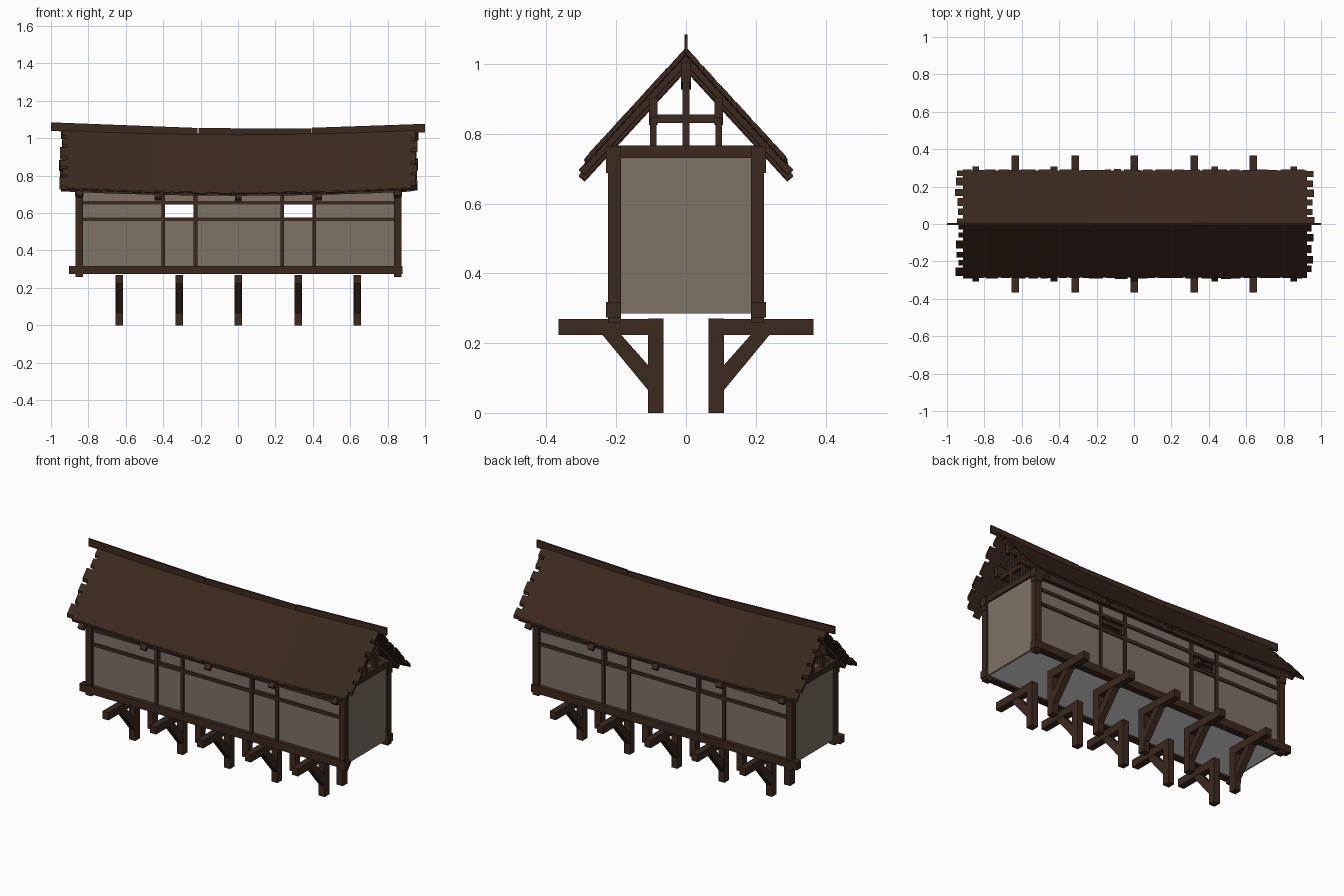
import bpy, bmesh, random

if "Cube" in bpy.data.objects:
    bpy.data.objects.remove(bpy.data.objects["Cube"])
random.seed(4)


def mat(name, r, g, b):
    lin = [((c / 255 + 0.055) / 1.055) ** 2.4 for c in (r, g, b)]
    m = bpy.data.materials.new(name)
    m.diffuse_color = (*lin, 1)
    m.use_nodes = True
    m.node_tree.nodes["Principled BSDF"].inputs["Base Color"].default_value = m.diffuse_color
    return m


WOOD = mat("dark timber", 59, 41, 30)
WALL = mat("plaster", 126, 115, 102)
FLOOR = mat("floor pale grey", 231, 231, 231)


class Part:
    """Collects lofted prisms into one object."""

    def __init__(self, name, material):
        self.name, self.material, self.bm = name, material, bmesh.new()

    def loft(self, xs, section):
        # section(x) gives a list of (y, z) points
        rings = [[self.bm.verts.new((x, y, z)) for y, z in section(x)] for x in xs]
        n = len(rings[0])
        faces = []
        for a, b in zip(rings, rings[1:]):
            for i in range(n):
                j = (i + 1) % n
                faces.append(self.bm.faces.new((a[i], a[j], b[j], b[i])))
        faces.append(self.bm.faces.new(rings[0]))
        faces.append(self.bm.faces.new(rings[-1][::-1]))
        bmesh.ops.recalc_face_normals(self.bm, faces=faces)

    def box(self, x0, x1, y0, y1, z0, z1):
        self.loft((x0, x1), lambda x: [(y0, z0), (y1, z0), (y1, z1), (y0, z1)])

    def done(self):
        me = bpy.data.meshes.new(self.name)
        self.bm.to_mesh(me)
        self.bm.free()
        me.materials.append(self.material)
        ob = bpy.data.objects.new(self.name, me)
        bpy.context.collection.objects.link(ob)


def sag(x):
    return 0.024 * (x / 0.95) ** 2


def xrange(x0, x1, n):
    return [x0 + (x1 - x0) * i / n for i in range(n + 1)]


def slope_section(side, d0, d1, drop, depth, k=1.09):
    # sloping strip under the sagging roof surface, d = distance from the ridge
    def f(x):
        top = 1.024 + sag(x) - drop
        e = depth * 0.5  # square-cut lower end
        return [(side * d0, top - k * d0), (side * d1, top - k * d1),
                (side * (d1 - e), top - k * (d1 - e) - depth),
                (side * d0, top - k * d0 - depth)]
    return f


SIDES = (-1, 1)

# support brackets below the floor
p = Part("floor_brackets", WOOD)
for cx in (-0.634, -0.314, 0.002, 0.321, 0.638):
    x0, x1 = cx - 0.02, cx + 0.02
    for s in SIDES:
        p.box(x0, x1, s * 0.064, s * 0.109, 0, 0.27)
        p.box(x0, x1, s * 0.109, s * 0.365, 0.223, 0.269)
        p.loft((x0 + 0.002, x1 - 0.002), lambda x: [
            (s * 0.24, 0.224), (s * 0.186, 0.224), (s * 0.107, 0.135), (s * 0.107, 0.063)])
p.done()

# floor
p = Part("floor", FLOOR)
p.box(-0.845, 0.85, -0.2, 0.2, 0.285, 0.29)
p.done()

# sill beams and wall plates
p = Part("sill_beams", WOOD)
for s in SIDES:
    p.box(-0.904, 0.88, s * 0.187, s * 0.229, 0.273, 0.318)
p.done()
p = Part("wall_plates", WOOD)
for s in SIDES:
    p.box(-0.875, 0.88, s * 0.187, s * 0.228, 0.715, 0.765)
for x0, x1 in ((-0.868, -0.828), (0.832, 0.872)):
    p.box(x0, x1, -0.23, 0.23, 0.73, 0.766)
p.done()

# corner posts with wider heads
p = Part("corner_posts", WOOD)
for x0, x1 in ((-0.868, -0.828), (0.834, 0.874)):
    for s in SIDES:
        p.box(x0, x1, s * 0.187, s * 0.223, 0.257, 0.75)
        p.box(x0 - 0.003, x1 + 0.003, s * 0.188, s * 0.229, 0.688, 0.764)
p.done()

# long walls with two window openings, and closed end walls
WINDOWS = ((-0.392, -0.233), (0.245, 0.4))
p = Part("wall_panels", WALL)
for s in SIDES:
    y0, y1 = s * 0.19, s * 0.204
    p.box(-0.84, 0.845, y0, y1, 0.29, 0.57)
    p.box(-0.84, 0.845, y0, y1, 0.65, 0.74)
    edges = [-0.84, *WINDOWS[0], *WINDOWS[1], 0.845]
    for a, b in zip(edges[::2], edges[1::2]):
        p.box(a, b, y0, y1, 0.57, 0.65)
for x0, x1 in ((-0.856, -0.842), (0.848, 0.862)):
    p.box(x0, x1, -0.19, 0.19, 0.285, 0.74)
p.done()

# studs and horizontal rails on the long walls
p = Part("studs_and_rails", WOOD)
for s in SIDES:
    for x in (-0.4, -0.227, 0.237, 0.407):
        p.box(x - 0.01, x + 0.01, s * 0.188, s * 0.213, 0.3, 0.73)
    for z in (0.567, 0.655):
        p.box(-0.84, 0.845, s * 0.189, s * 0.211, z - 0.01, z + 0.01)
p.done()

# roof trusses
p = Part("roof_trusses", WOOD)
for cx in (-0.846, -0.428, 0.002, 0.432, 0.854):
    x0, x1 = cx - 0.018, cx + 0.018
    a, b = cx - 0.01, cx + 0.01
    if abs(cx) < 0.8:
        p.box(x0, x1, -0.2, 0.2, 0.732, 0.765)
    p.box(a, b, -0.01, 0.01, 0.76, 0.97)
    p.box(a, b, -0.086, 0.086, 0.831, 0.855)
    for s in SIDES:
        p.box(a, b, s * 0.085, s * 0.103, 0.76, 0.86)
        p.loft((x0, x1), slope_section(s, 0, 0.307, 0.012, 0.033))
p.done()

# purlins running the length of the roof
p = Part("purlins", WOOD)
p.loft(xrange(-0.88, 0.885, 6), lambda x: [
    (y, z + sag(x) - 0.018) for y, z in ((-0.014, 0.945), (0.014, 0.945), (0.014, 1.003), (-0.014, 1.003))])
for s in SIDES:
    p.loft(xrange(-0.88, 0.885, 6), lambda x: [
        (s * y, z + sag(x) - 0.018) for y, z in ((0.082, 0.843), (0.106, 0.843), (0.106, 0.9), (0.082, 0.903))])
p.done()

# roof slabs with ragged board ends and a ragged eave
p = Part("roof", WOOD)


def roof_strip(s, d0, d1):
    def f(x):
        t = 1.024 + sag(x)
        return [(s * d0, t - 1.09 * d0), (s * d1, t - 1.09 * d1),
                (s * d1, t - 1.09 * d1 - 0.02), (s * d0, t - 1.09 * d0 - 0.02)]
    return f


XL, XR = -0.915, 0.924
for s in SIDES:
    p.loft(xrange(XL, XR, 8), roof_strip(s, 0, 0.286))
    # board ends standing out past both gables
    for x, sign in ((XL, -1), (XR, 1)):
        d = 0
        while d < 0.275:
            w = min(random.uniform(0.025, 0.045), 0.286 - d)
            out = random.uniform(0.022, 0.042)
            p.loft((x, x + sign * out), roof_strip(s, d, d + w))
            d += w + random.uniform(0.01, 0.022)
    # eave board ends
    x = XL
    while x < 0.9:
        w = random.uniform(0.03, 0.07)
        p.loft((x, min(x + w, XR)), slope_section(s, 0.27, 0.287 + random.uniform(0.001, 0.006), 0.001, 0.018))
        x += w + random.choice((0, 0.015))
p.done()

# three ridge planks
p = Part("ridge_planks", WOOD)
for x0, x1, z0, z1 in ((-1, -0.217, 1.085, 1.055), (-0.212, 0.39, 1.054, 1.052), (0.393, 1, 1.056, 1.077)):
    def plank(x):
        t = z0 + (z1 - z0) * (x - x0) / (x1 - x0)
        return [(-0.005, t - 0.046), (0.005, t - 0.046), (0.005, t), (-0.005, t)]
    p.loft((x0, x1), plank)
p.done()
